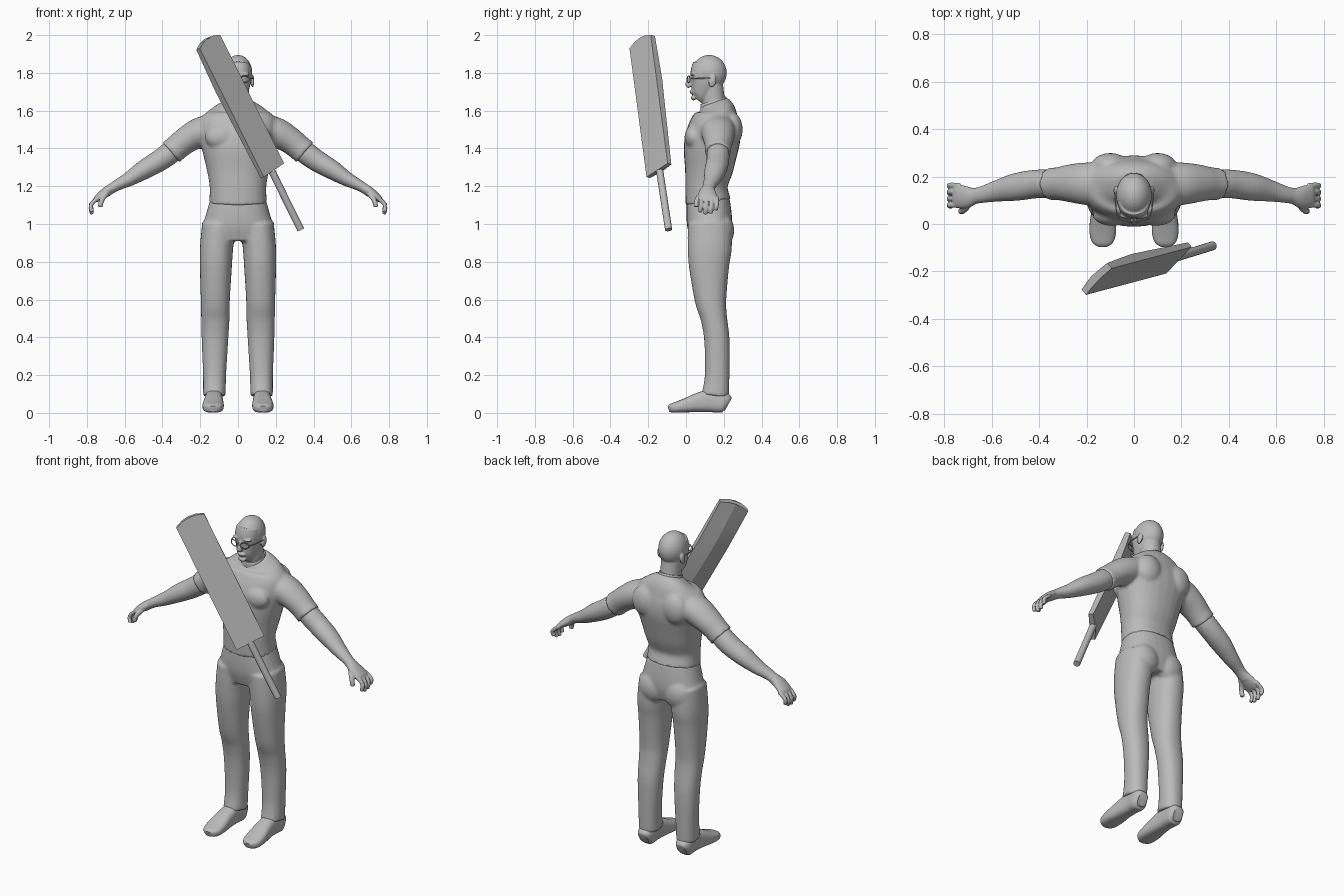
import bpy, bmesh, math
from mathutils import Vector, Matrix

cube = bpy.data.objects.get("Cube")
if cube:
    bpy.data.objects.remove(cube, do_unlink=True)

GREY = (0.5, 0.5, 0.5, 1)
mat = bpy.data.materials.new("plain grey")
mat.use_nodes = True
mat.diffuse_color = GREY
mat.node_tree.nodes["Principled BSDF"].inputs["Base Color"].default_value = GREY


def finish(bm, name, voxel=0, smooth=3, angle=None):
    """Turn a bmesh into an object; voxel > 0 fuses its pieces into one skin."""
    bmesh.ops.recalc_face_normals(bm, faces=bm.faces)
    me = bpy.data.meshes.new(name)
    bm.to_mesh(me)
    bm.free()
    ob = bpy.data.objects.new(name, me)
    bpy.context.collection.objects.link(ob)
    me.materials.append(mat)
    if voxel:
        fuse = ob.modifiers.new("fuse", 'REMESH')
        fuse.mode = 'VOXEL'
        fuse.voxel_size = voxel
        fuse.use_smooth_shade = True
        relax = ob.modifiers.new("relax", 'SMOOTH')
        relax.iterations = smooth
    if angle is not None:
        bpy.ops.object.select_all(action='DESELECT')
        ob.select_set(True)
        bpy.context.view_layer.objects.active = ob
        bpy.ops.object.shade_smooth_by_angle(angle=math.radians(angle))
    return ob


def spline(pts, steps):
    """Smoothly resample rows of numbers."""
    rows = [Vector(p) for p in pts]
    out = []
    for i in range(len(rows) - 1):
        a, b = rows[max(i - 1, 0)], rows[i]
        c, d = rows[i + 1], rows[min(i + 2, len(rows) - 1)]
        for k in range(steps):
            t = k / steps
            out.append(b + (c - a) * (t / 2) + (a * 2 - b * 5 + c * 4 - d) * (t * t / 2)
                       + (b * 3 - a - c * 3 + d) * (t ** 3 / 2))
    return out + [rows[-1]]


def tube(bm, pts, side=1, ref=(1, 0, 0), sides=28, power=1.0, steps=4):
    """Loft ovals along rows of x, y, z, radius along ref, other radius."""
    rows = spline(pts, steps)
    mid = [Vector((r[0] * side, r[1], r[2])) for r in rows]
    rings = []
    for i, r in enumerate(rows):
        t = (mid[min(i + 1, len(mid) - 1)] - mid[max(i - 1, 0)]).normalized()
        u = Vector(ref)
        u = (u - t * u.dot(t)).normalized()
        v = t.cross(u)
        ring = []
        for k in range(sides):
            a = math.tau * k / sides
            c, s = math.cos(a), math.sin(a)
            c, s = [math.copysign(abs(q) ** power, q) for q in (c, s)]
            ring.append(bm.verts.new(mid[i] + u * r[3] * c + v * r[4] * s))
        rings.append(ring)
    for a, b in zip(rings, rings[1:]):
        for k in range(sides):
            n = (k + 1) % sides
            bm.faces.new((a[k], a[n], b[n], b[k]))
    bm.faces.new(rings[0])
    bm.faces.new(rings[-1])


def blob(bm, centre, radii, side=1, tilt=0):
    m = (Matrix.Translation((centre[0] * side, centre[1], centre[2]))
         @ Matrix.Rotation(tilt, 4, 'X') @ Matrix.Diagonal((*radii, 1)))
    bmesh.ops.create_uvsphere(bm, u_segments=24, v_segments=16, radius=1, matrix=m)


def round_tube(bm, pts, r, side=1, ref=(1, 0, 0), sides=10):
    tube(bm, [(*p, r, r) for p in pts], side, ref, sides)


# Shirt: torso, chest, shoulder blades and sleeves
bm = bmesh.new()
tube(bm, [(0, .117, 1.115, .153, .121), (0, .108, 1.2, .15, .112), (0, .122, 1.3, .168, .13),
          (0, .132, 1.4, .192, .144), (0, .147, 1.48, .208, .144), (0, .158, 1.55, .205, .127),
          (0, .163, 1.6, .155, .1), (0, .15, 1.645, .075, .072)], power=.88)
for s in (1, -1):
    tube(bm, [(.09, .165, 1.54, .09, .06), (.2, .17, 1.487, .09, .078), (.27, .172, 1.447, .08, .072),
              (.32, .17, 1.408, .07, .068), (.355, .168, 1.378, .069, .069)], s, (0, 1, 0))
    blob(bm, (.09, .04, 1.46), (.085, .048, .065), s)
    blob(bm, (.1, .245, 1.5), (.08, .055, .09), s)
finish(bm, "shirt", .009, 4)

# Collar band
bm = bmesh.new()
tube(bm, [(0, .155, 1.6, .08, .078), (0, .148, 1.64, .068, .074), (0, .144, 1.655, .064, .07)])
finish(bm, "collar", angle=40)

# Trousers: hips, seat and legs
bm = bmesh.new()
tube(bm, [(0, .117, 1.135, .146, .113), (0, .122, 1.05, .17, .12), (0, .126, .98, .188, .118),
          (0, .127, .91, .185, .1)], power=.85)
for s in (1, -1):
    tube(bm, [(.1, .125, 1.0, .09, .115), (.113, .126, .88, .088, .117), (.117, .122, .78, .085, .107),
              (.12, .13, .6, .077, .084), (.12, .148, .5, .075, .07), (.122, .164, .38, .07, .067),
              (.124, .165, .2, .061, .065), (.125, .155, .09, .06, .073)], s, power=.9)
    blob(bm, (.083, .195, .965), (.085, .06, .09), s)
finish(bm, "trousers", .009, 4)

for s, label in ((1, "left"), (-1, "right")):
    # Shoes
    bm = bmesh.new()
    tube(bm, [(.127, .224, .045, .03, .037), (.127, .2, .055, .046, .055), (.127, .13, .064, .046, .06),
              (.129, .06, .054, .05, .05), (.131, 0, .04, .056, .038), (.132, -.05, .03, .054, .029),
              (.132, -.078, .025, .043, .024), (.132, -.093, .021, .022, .016)], s, power=.72)
    finish(bm, label + "_shoe", angle=45)

    # Bare arm
    bm = bmesh.new()
    tube(bm, [(.31, .17, 1.41, .05, .05), (.36, .17, 1.375, .059, .059), (.42, .168, 1.333, .06, .057),
              (.5, .156, 1.286, .058, .051), (.58, .139, 1.236, .045, .038),
              (.65, .122, 1.2, .034, .028), (.7, .115, 1.165, .036, .025)], s, (0, 1, 0))
    # Palm, four curled fingers and thumb
    tube(bm, [(.67, .118, 1.19, .032, .025), (.705, .113, 1.165, .046, .025),
              (.745, .117, 1.135, .05, .018), (.758, .118, 1.12, .044, .01)], s, (0, 1, 0))
    for i in range(4):
        y = .078 + i * .028
        drop = (.012, 0, .004, .022)[i]
        round_tube(bm, [(.735, y, 1.14), (.768, y + .002, 1.115), (.78, y, 1.085 + drop / 2),
                        (.772, y - .004, 1.052 + drop)], .0115, s, (0, 1, 0))
    round_tube(bm, [(.69, .09, 1.165), (.712, .065, 1.14), (.725, .055, 1.115), (.73, .054, 1.09)],
               .0135, s, (0, 1, 0))
    finish(bm, label + "_arm", .0045, 3)

# Head with neck, face and ears
bm = bmesh.new()
tube(bm, [(0, .16, 1.57, .06, .06), (0, .145, 1.65, .057, .062), (0, .135, 1.74, .058, .06)])
blob(bm, (0, .123, 1.8), (.076, .093, .095))
tube(bm, [(0, .062, 1.657, .026, .03), (0, .075, 1.675, .045, .045), (0, .088, 1.71, .058, .061),
          (0, .098, 1.75, .067, .071), (0, .1, 1.8, .07, .076), (0, .11, 1.84, .066, .074)], power=.9)
tube(bm, [(0, .033, 1.785, .008, .01), (0, .02, 1.76, .009, .014), (0, .012, 1.738, .015, .016),
          (0, .022, 1.726, .014, .01)])
blob(bm, (0, .032, 1.703), (.026, .014, .007))
blob(bm, (0, .034, 1.692), (.022, .012, .006))
blob(bm, (0, .04, 1.668), (.024, .014, .014))
for s in (1, -1):
    blob(bm, (.03, .038, 1.793), (.032, .016, .009), s)
    blob(bm, (.076, .14, 1.757), (.01, .02, .034), s, -.2)
finish(bm, "head", .0045, 3)

# Spectacles: rims, bridge and temples
bm = bmesh.new()
for s in (1, -1):
    rim = []
    for k in range(25):
        a = math.tau * k / 24
        rim.append((.035 + .025 * math.cos(a), .014 + .008 * math.cos(a), 1.766 + .017 * math.sin(a)))
    round_tube(bm, rim, .0028, s, (0, 1, 0), 6)
    round_tube(bm, [(.06, .022, 1.77), (.073, .05, 1.771), (.079, .1, 1.772), (.08, .14, 1.772)],
               .003, s, (0, 0, 1), 6)
round_tube(bm, [(-.012, .009, 1.768), (0, .006, 1.771), (.012, .009, 1.768)], .003, 1, (0, 0, 1), 6)
finish(bm, "spectacles", angle=60)

# Bat blade: flat front, swelling ridged back, rounded toe
low = Vector((.19, -.153, 1.285))
along = Vector((-.338, -.09, .68))
width = Vector((.108, .112, .072))
back = along.cross(width).normalized()
bm = bmesh.new()
rings = []
for t, edge, ridge in ((0, .026, .034), (.35, .034, .05), (.67, .042, .064), (.85, .036, .052), (1, .03, .034)):
    ring = []
    for w, h in ((-.5, 0), (-.25, 0), (0, 0), (.25, 0), (.5, 0),
                 (.5, edge), (.25, (edge + ridge) / 2), (0, ridge), (-.25, (edge + ridge) / 2), (-.5, edge)):
        toe = .03 * (1 - 4 * w * w) if t == 1 else 0
        ring.append(bm.verts.new(low + along * (t + toe) + width * w + back * h))
    rings.append(ring)
for a, b in zip(rings, rings[1:]):
    for k in range(len(a)):
        n = (k + 1) % len(a)
        bm.faces.new((a[k], a[n], b[n], b[k]))
for end in (rings[0], rings[-1]):
    bm.faces.new(end)
finish(bm, "bat_blade", angle=12)

# Bat handle
bm = bmesh.new()
start = low + back * .018 + along * .03
round_tube(bm, [start, start.lerp(Vector((.332, -.092, .97)), .5), (.332, -.092, .97)], .019, sides=16)
finish(bm, "bat_handle", angle=40)
